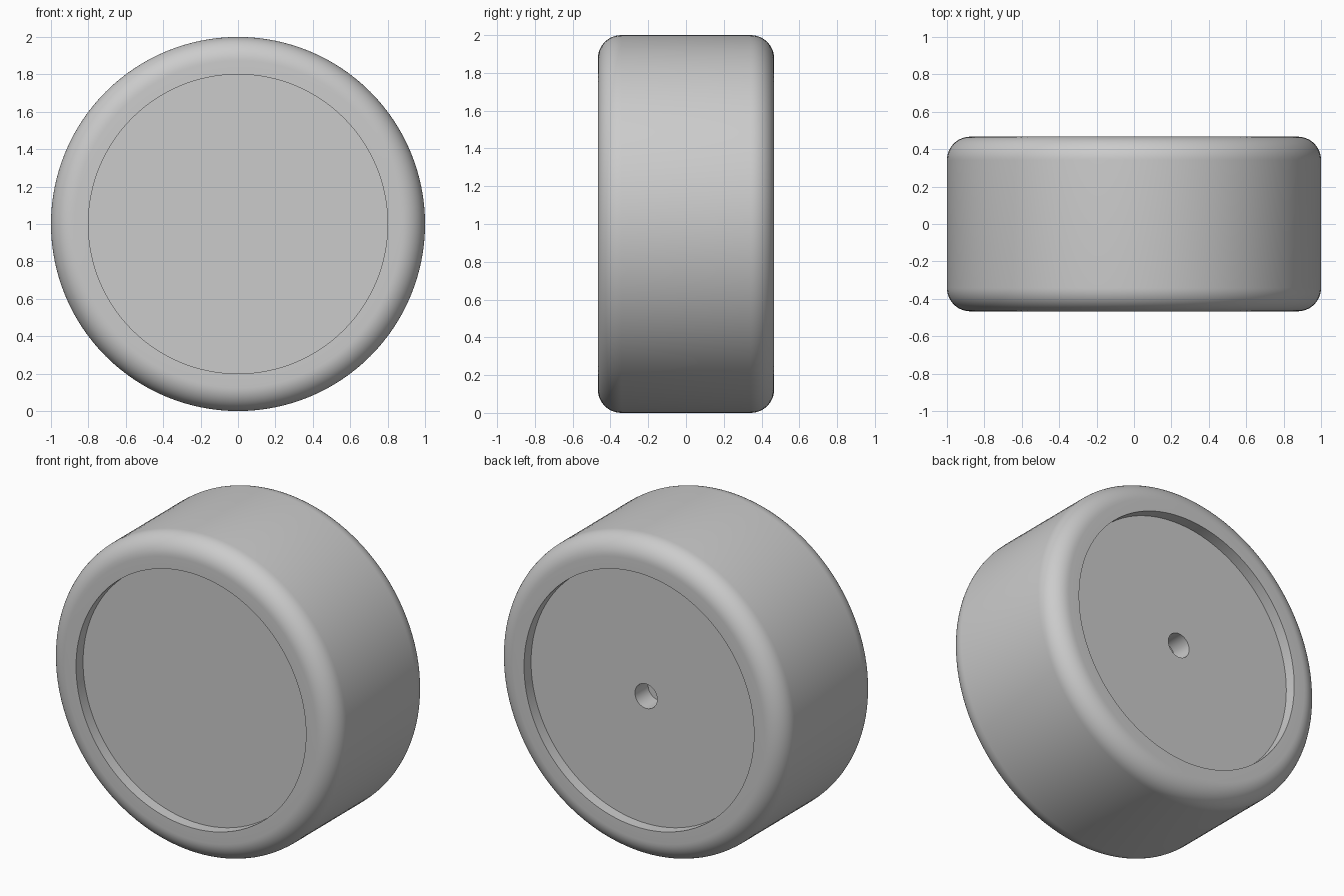
import bpy, bmesh, math

if "Cube" in bpy.data.objects:
    bpy.data.objects.remove(bpy.data.objects["Cube"])

SEG = 128
R, HALF, FILLET = 1.0, 0.467, 0.125     # tyre radius, half width, edge rounding
RIM, DEPTH = 0.8, 0.07                  # recess radius and depth on both faces
HOLE_R, HOLE_D = 0.077, 0.13            # blind axle hole on the back

grey = bpy.data.materials.new("light grey")
grey.diffuse_color = (0.6, 0.6, 0.6, 1)
grey.use_nodes = True
grey.node_tree.nodes["Principled BSDF"].inputs["Base Color"].default_value = grey.diffuse_color


def rounded_edge(sign):
    """Quarter-round profile points from the side face out to the tread."""
    return [(R - FILLET + FILLET * math.sin(a), sign * (HALF - FILLET + FILLET * math.cos(a)))
            for a in (math.pi / 2 * i / 12 for i in range(13))]


def lathe(name, profile):
    """Revolve (radius, y) points about the y axis and cap both ends."""
    bm = bmesh.new()
    rings = [[bm.verts.new((r * math.cos(2 * math.pi * k / SEG), y,
                            r * math.sin(2 * math.pi * k / SEG))) for k in range(SEG)]
             for r, y in profile]
    for a, b in zip(rings, rings[1:]):
        for k in range(SEG):
            n = (k + 1) % SEG
            bm.faces.new((a[k], a[n], b[n], b[k]))
    bm.faces.new(rings[0])
    bm.faces.new(rings[-1])
    bmesh.ops.recalc_face_normals(bm, faces=bm.faces)
    mesh = bpy.data.meshes.new(name)
    bm.to_mesh(mesh)
    bm.free()
    mesh.materials.append(grey)
    obj = bpy.data.objects.new(name, mesh)
    bpy.context.collection.objects.link(obj)
    return obj


# Wheel: front recess, rounded tread, back recess, axle hole
floor = HALF - DEPTH
profile = [(RIM, -floor), (RIM, -HALF)]
profile += rounded_edge(-1) + rounded_edge(1)[::-1]
profile += [(RIM, HALF), (RIM, floor), (HOLE_R, floor), (HOLE_R, floor - HOLE_D)]
wheel = lathe("wheel", profile)
wheel.location.z = R

bpy.context.view_layer.objects.active = wheel
wheel.select_set(True)
bpy.ops.object.shade_smooth_by_angle(angle=math.radians(30))
